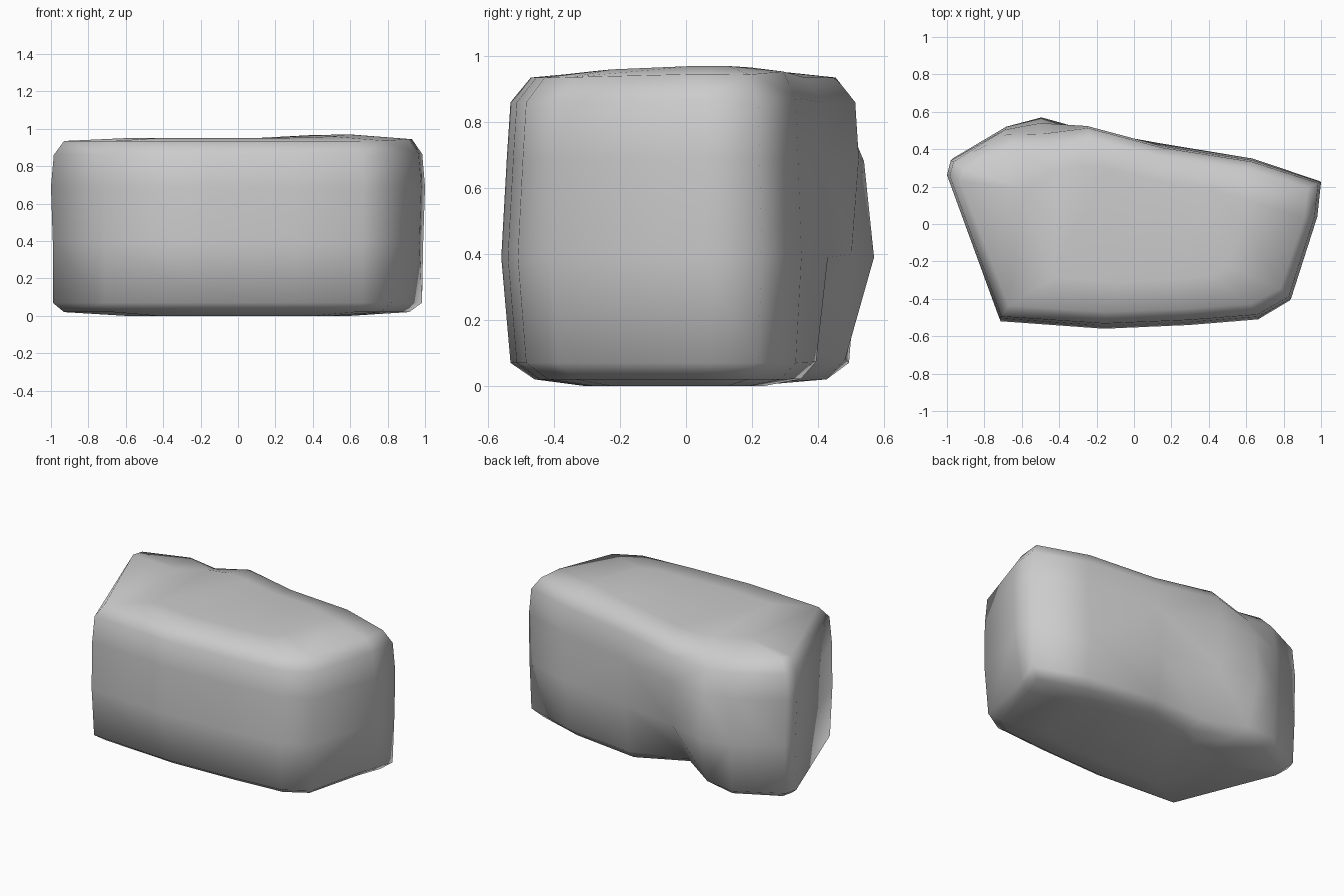
import bpy, bmesh
from mathutils import Vector

if "Cube" in bpy.data.objects:
    bpy.data.objects.remove(bpy.data.objects["Cube"])

# Plan outline of the boulder, counter-clockwise from the front left corner
OUTLINE = [(-.72, -.52), (-.16, -.56), (.3, -.54), (.67, -.51), (.84, -.41),
           (.98, .04), (1, .23), (.64, .35), (.15, .43), (-.25, .54),
           (-.5, .57), (-.69, .52), (-.98, .35), (-1, .27)]

# Each level: height, x scale, y scale
LEVELS = [(.01, .6, .55), (.03, .93, .82), (.08, .99, .95), (.4, .99, 1),
          (.7, 1, .97), (.87, .985, .95), (.945, .93, .84), (.96, .6, .55)]

# Dents and bulges: centre, radius, push
DENTS = [((-.2, .5, .08), .38, (0, -.18, .04)),    # undercut at the back
         ((-.5, .5, .88), .22, (0, -.06, -.04)),   # chip in the back rim
         ((.92, -.1, .08), .35, (-.06, 0, 0)),     # hollow low on the right
         ((.6, .1, .96), .5, (0, 0, .02))]         # slight rise on top


def shape(x, y, z):
    """Push a point by every dent that reaches it."""
    p = Vector((x, y, z))
    move = Vector()
    for centre, radius, push in DENTS:
        t = max(0, 1 - (p - Vector(centre)).length / radius)
        move += Vector(push) * min(1, t * 1.5)
    return p + move


bm = bmesh.new()
rings = [[bm.verts.new(shape(x * sx, y * sy, z)) for x, y in OUTLINE]
         for z, sx, sy in LEVELS]

# Skin between levels, then close top and bottom
n = len(OUTLINE)
for low, high in zip(rings, rings[1:]):
    for i in range(n):
        j = (i + 1) % n
        bm.faces.new((low[i], low[j], high[j], high[i]))
bm.faces.new(rings[0][::-1])
bm.faces.new(rings[-1])
bmesh.ops.triangulate(bm, faces=bm.faces[:])
bmesh.ops.recalc_face_normals(bm, faces=bm.faces[:])

# Rest the lowest point on the ground and shade smooth
base = min(v.co.z for v in bm.verts)
bmesh.ops.translate(bm, verts=bm.verts[:], vec=(0, 0, -base))
for f in bm.faces:
    f.smooth = True

mesh = bpy.data.meshes.new("boulder")
bm.to_mesh(mesh)
bm.free()
boulder = bpy.data.objects.new("boulder", mesh)
bpy.context.collection.objects.link(boulder)
